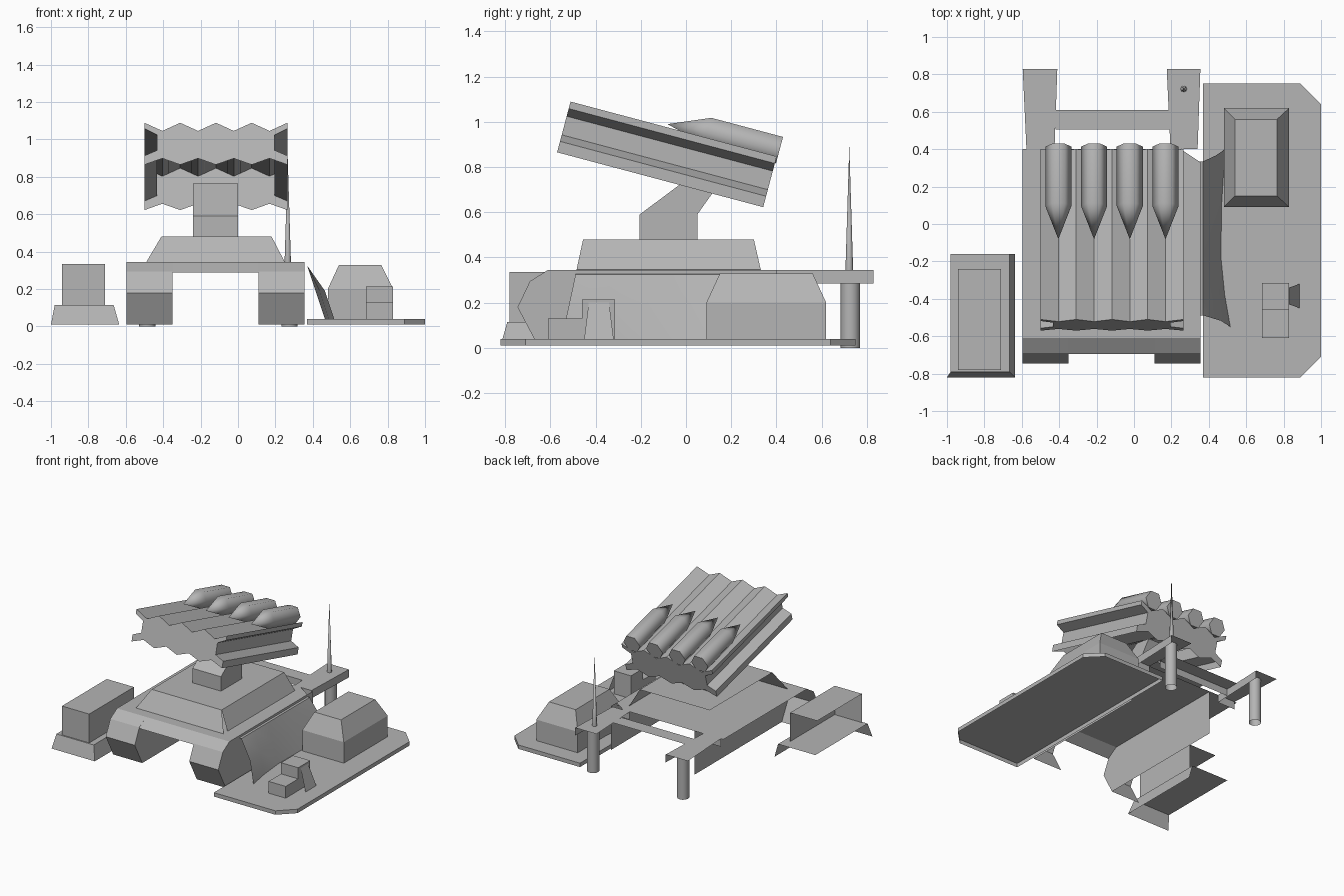
import bpy, bmesh, math
from mathutils import Vector, Matrix

cube = bpy.data.objects.get("Cube")
if cube:
    bpy.data.objects.remove(cube, do_unlink=True)

grey = bpy.data.materials.new("plain grey")
grey.use_nodes = True
colour = (0.46, 0.46, 0.46, 1)
grey.diffuse_color = colour
grey.node_tree.nodes["Principled BSDF"].inputs["Base Color"].default_value = colour


def build(name, verts, faces, smooth=None):
    """Mesh from points and faces; open shells face front, right and up."""
    bm = bmesh.new()
    vs = [bm.verts.new(v) for v in verts]
    for f in faces:
        bm.faces.new([vs[i] for i in f])
    loose = [v for v in bm.verts if not v.link_faces]
    bmesh.ops.delete(bm, geom=loose, context='VERTS')
    bmesh.ops.recalc_face_normals(bm, faces=bm.faces)
    out = sum((f.normal * f.calc_area() for f in bm.faces), Vector())
    if out.dot(Vector((1, -1, 1))) < -1e-4:
        bmesh.ops.reverse_faces(bm, faces=bm.faces)
    me = bpy.data.meshes.new(name)
    bm.to_mesh(me)
    bm.free()
    me.materials.append(grey)
    ob = bpy.data.objects.new(name, me)
    bpy.context.collection.objects.link(ob)
    if smooth:
        bpy.ops.object.select_all(action='DESELECT')
        ob.select_set(True)
        bpy.context.view_layer.objects.active = ob
        bpy.ops.object.shade_smooth_by_angle(angle=math.radians(smooth))
    return ob


def frustum(name, low, high, z0, z1, sides="TFRBL"):
    """Tapered box from two (x0, x1, y0, y1) rectangles, keeping some sides."""
    verts = []
    for (x0, x1, y0, y1), z in ((low, z0), (high, z1)):
        verts += [(x0, y0, z), (x1, y0, z), (x1, y1, z), (x0, y1, z)]
    table = {"T": (4, 5, 6, 7), "F": (0, 1, 5, 4), "R": (1, 2, 6, 5),
             "B": (2, 3, 7, 6), "L": (3, 0, 4, 7)}
    return build(name, verts, [table[s] for s in sides])


def box(name, rect, z0, z1, sides="TFRBL"):
    return frustum(name, rect, rect, z0, z1, sides)


def strips(name, rows, smooth=None):
    """Sheet of quads through rows of points."""
    n = len(rows[0])
    faces = [(r * n + i, r * n + i + 1, (r + 1) * n + i + 1, (r + 1) * n + i)
             for r in range(len(rows) - 1) for i in range(n - 1)]
    return build(name, [p for row in rows for p in row], faces, smooth)


# Ground platform with clipped outer corners
outline = [(.37, -.82), (.89, -.82), (1, -.71), (1, .64), (.89, .75), (.37, .75)]
n = len(outline)
build("platform", [(x, y, z) for z in (.01, .04) for x, y in outline],
      [tuple(range(n, 2 * n))] +
      [(i, (i + 1) % n, n + (i + 1) % n, n + i) for i in range(n)])

# Shelter and small crates on the platform
shelter = (.48, .83, .09, .62)
box("shelter_walls", shelter, .04, .20, "FRBL")
frustum("shelter_roof", shelter, (.54, .765, .15, .56), .20, .33)
box("tall_crate", (.685, .83, -.46, -.315), .04, .215)
box("low_crate", (.685, .83, -.61, -.46), .04, .13)
build("crate_flap", [(.83, -.43, .20), (.83, -.34, .20), (.885, -.32, .04), (.885, -.45, .04)],
      [(0, 1, 2, 3)])

# Separate container on its plinth
frustum("container_plinth", (-1, -.635, -.82, -.16), (-.98, -.665, -.79, -.16), .01, .115, "TFR")
box("container", (-.94, -.71, -.78, -.24), .115, .335, "TFR")

# Tracks: curved front sheet and one full-length side wall each
nose = [(-.61, .345), (-.69, .295), (-.745, .18), (-.655, .01)]
for side, x0, x1 in (("right", -.595, -.35), ("left", .11, .355)):
    strips(side + "_track_front", [[(x, y, z) for x in (x0, x1)] for y, z in nose])
    wall = nose + [(.40, .01), (.40, .345)]
    build(side + "_track_wall", [(x1, y, z) for y, z in wall], [tuple(range(len(wall)))])

# Hull deck, with its nose between the tracks
build("hull_deck", [(-.595, -.61, .345), (.355, -.61, .345), (.355, .33, .345), (.25, .40, .345),
                    (-.595, .40, .345)], [(0, 1, 2, 3, 4)])
strips("hull_nose", [[(x, y, z) for x in (-.35, .11)] for y, z in ((-.61, .345), (-.695, .29))])

# Raised superstructure and the flared skirt on its left side
frustum("superstructure", (-.49, .25, -.53, .33), (-.41, .18, -.455, .30), .345, .48, "TF")
stations = [  # y at the top, y at the bottom, foot x
    (-.455, -.55, .515), (-.30, -.38, .485), (-.15, -.18, .465), (.08, .10, .468), (.30, .40, .487)]
rows = []
for y0, y1, foot in stations:
    section = [(.18, .48), (.25, .347), (.37, .325), (foot - .05, .19), (foot, .04)]
    rows.append([(x, y0 + (y1 - y0) * (.48 - z) / .44, z) for x, z in section])
strips("skirt", rows, 40)

# Rear arms, crossbar, posts and antenna
for side, x0, x1, post in (("right", -.595, -.41, -.485), ("left", .175, .355, .275)):
    verts = [(x, y, z) for z in (.285, .345) for x, y in
             ((x0 + .02, .40), (x1 - .015, .40), (x1, .83), (x0, .83))]
    build(side + "_rear_arm", verts, [(4, 5, 6, 7), (0, 1, 5, 4), (1, 2, 6, 5)])
    ring = [(post + .043 * math.cos(a), .727 + .043 * math.sin(a))
            for a in (math.tau * i / 12 for i in range(12))]
    build(side + "_post", [(x, y, z) for z in (0, .34) for x, y in ring],
          [(i, (i + 1) % 12, 12 + (i + 1) % 12, 12 + i) for i in range(12)], 40)
box("rear_crossbar", (-.42, .19, .505, .61), .29, .343, "TF")
ring = [(.266 + .017 * math.cos(math.tau * i / 8), .722 + .017 * math.sin(math.tau * i / 8), .345)
        for i in range(8)]
build("antenna", ring + [(.266, .722, .895)], [(i, (i + 1) % 8, 8) for i in range(8)], 50)

# Pedestal under the launcher
profile = [(-.205, .48), (-.205, .59), (.03, .765), (.16, .745), (.05, .59), (.05, .48)]
n = len(profile)
build("pedestal", [(x, y, z) for x in (-.24, 0) for y, z in profile],
      [tuple(range(n)), tuple(range(n, 2 * n))] +
      [(i, i + 1, n + i + 1, n + i) for i in range(n - 1)])

# Tilted launcher frame: local x across, y towards the back, z up from its underside
TILT = Matrix.Translation((-.118, -.57, .865)) @ Matrix.Rotation(-math.radians(14.9), 4, 'X')
LENGTH, HEIGHT, HALF = .943, .232, .382

# Pod: pleated top, grooved sides, open underside, pleated end plates
xs = [-HALF + HALF * i / 4 for i in range(9)]
top = [(x, HEIGHT - .045 * (i % 2)) for i, x in enumerate(xs)]
groove = [(HALF, .20), (HALF - .068, .165), (HALF - .068, .08), (HALF, .05), (HALF, 0)]
skin = [(-x, z) for x, z in reversed(groove)] + top + groove
belly = [(x, .035 * (i % 2)) for i, x in enumerate(xs)][1:-1][::-1]
loop = skin + belly
n = len(loop)
build("launcher_pod", [TILT @ Vector((x, y, z)) for y in (0, LENGTH) for x, z in loop],
      [(i, i + 1, n + i + 1, n + i) for i in range(len(skin) - 1)] +
      [tuple(range(n)), tuple(range(n, 2 * n))])

# Four six-sided rockets lying in the pleats
for k in range(4):
    cx = xs[1 + 2 * k]
    ring = [(cx + .07 * math.cos(math.tau * i / 6), .262 + .07 * math.sin(math.tau * i / 6))
            for i in range(6)]
    verts = [(x, y, z) for y in (.62, LENGTH + .005) for x, z in ring] + [(cx, .44, .246)]
    build("rocket_%d" % (k + 1), [TILT @ Vector(v) for v in verts],
          [(i, (i + 1) % 6, 6 + (i + 1) % 6, 6 + i) for i in range(6)] +
          [(i, (i + 1) % 6, 12) for i in range(6)] + [tuple(range(6, 12))], 65)
